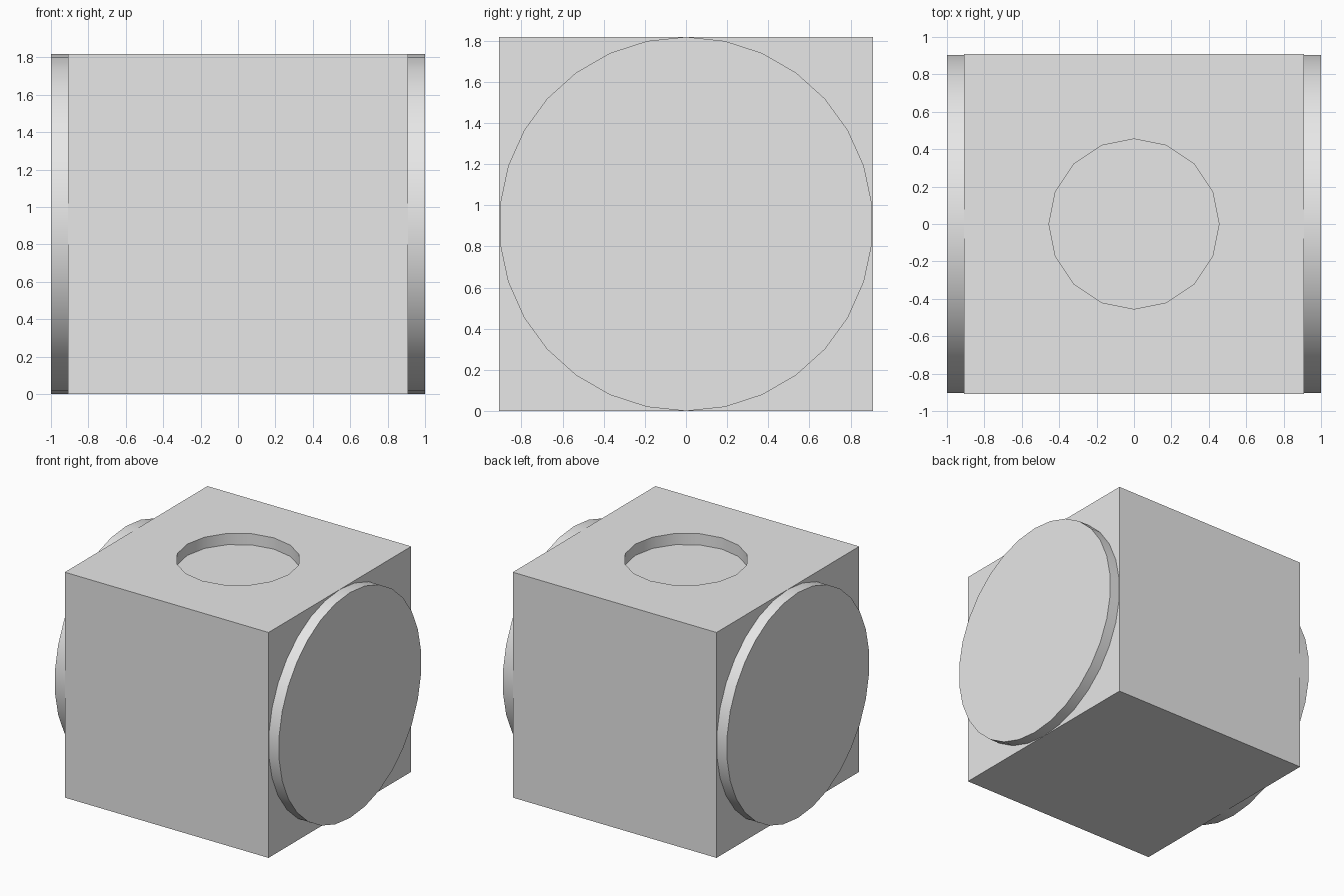
import bpy
from math import pi, radians

if "Cube" in bpy.data.objects:
    bpy.data.objects.remove(bpy.data.objects["Cube"], do_unlink=True)

HALF = 1 / 1.1          # half the edge of the body
DISC = 1 - HALF         # how far each side disc stands out
SINK = 0.05             # overlap of parts into the body

# Single plain grey
grey = bpy.data.materials.new("plain_grey")
grey.use_nodes = True
colour = (0.8, 0.8, 0.8, 1)
grey.diffuse_color = colour
grey.node_tree.nodes["Principled BSDF"].inputs["Base Color"].default_value = colour


def finish(name):
    obj = bpy.context.object
    obj.name = obj.data.name = name
    bpy.ops.object.transform_apply(location=False, rotation=True, scale=True)
    obj.data.materials.append(grey)
    return obj


def cylinder(name, sides, radius, depth, location, rotation=(0, 0, 0)):
    bpy.ops.mesh.primitive_cylinder_add(
        vertices=sides, radius=radius, depth=depth,
        location=location, rotation=rotation)
    return finish(name)


def smooth(obj):
    bpy.ops.object.select_all(action="DESELECT")
    obj.select_set(True)
    bpy.context.view_layer.objects.active = obj
    bpy.ops.object.shade_smooth_by_angle(angle=radians(30))


# Side discs, with a corner of the polygon at the very top
for side, sign in (("left", 1), ("right", -1)):
    disc = cylinder(side + "_disc", 30, HALF, DISC + SINK,
                    (sign * (1 - (DISC + SINK) / 2), 0, HALF),
                    (0, pi / 2, 0))
    # Spin the polygon about its own axis
    for v in disc.data.vertices:
        v.co.y, v.co.z = -v.co.z, v.co.y
    smooth(disc)

# Round recess cutter
cutter = cylinder("recess_cutter", 16, HALF / 2, 2 * DISC, (0, 0, 2 * HALF))
cutter.hide_render = True

# Cubic body with the shallow recess cut into its top
bpy.ops.mesh.primitive_cube_add(size=2 * HALF, location=(0, 0, HALF))
body = finish("body")
cut = body.modifiers.new("recess", "BOOLEAN")
cut.operation = "DIFFERENCE"
cut.solver = "EXACT"
cut.object = cutter
bpy.ops.object.modifier_apply(modifier=cut.name)
bpy.data.objects.remove(cutter, do_unlink=True)
smooth(body)
